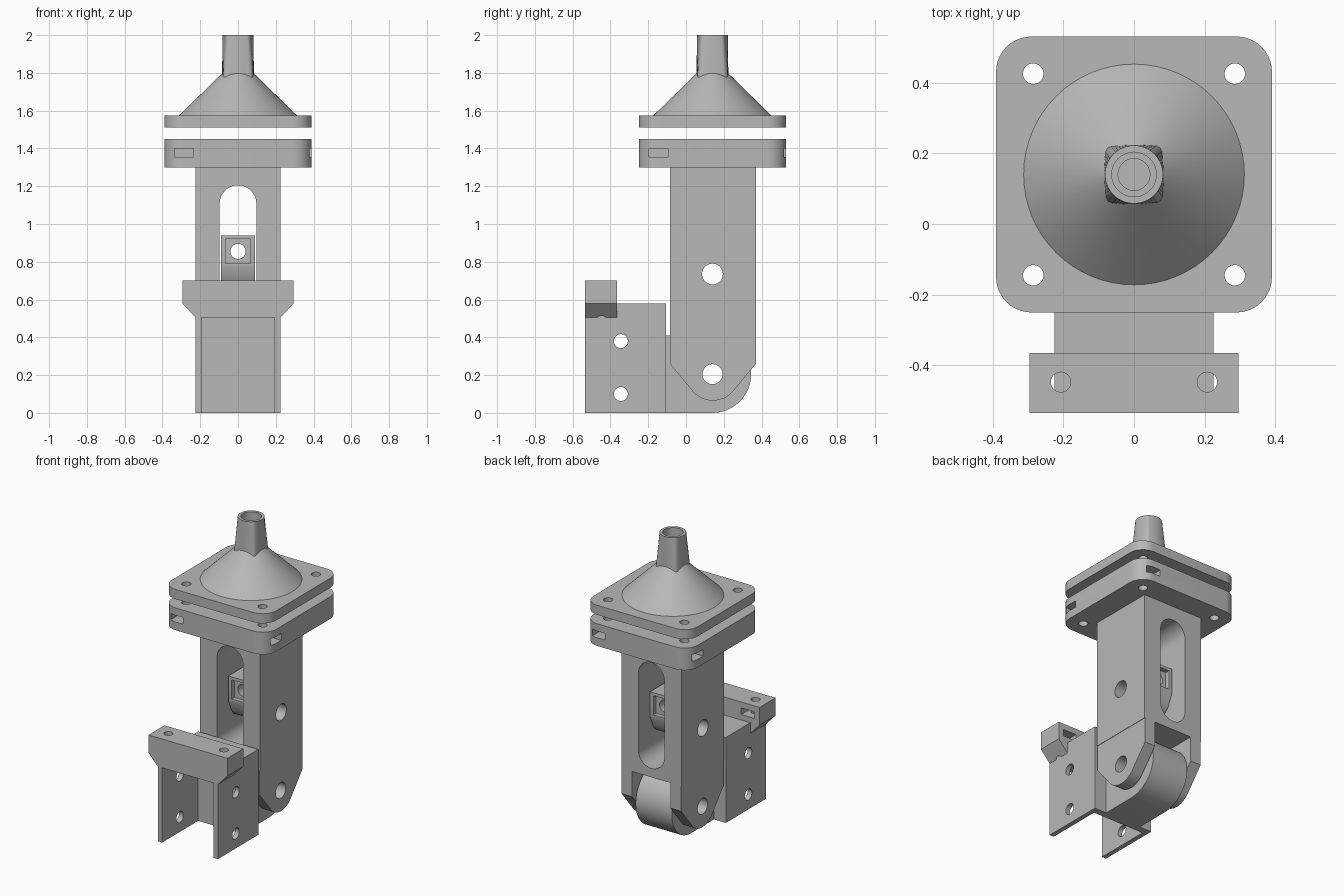
import bpy, bmesh, math
from math import cos, sin, pi

if "Cube" in bpy.data.objects:
    bpy.data.objects.remove(bpy.data.objects["Cube"], do_unlink=True)

grey = bpy.data.materials.new("plain grey")
grey.use_nodes = True
grey.diffuse_color = (0.48, 0.48, 0.48, 1)
grey.node_tree.nodes["Principled BSDF"].inputs["Base Color"].default_value = grey.diffuse_color

CY = 0.14          # depth of the main column axis
parts = []


def loft(name, rings):
    """Skin a closed solid through matching rings of points."""
    bm = bmesh.new()
    loops = [[bm.verts.new(p) for p in ring] for ring in rings]
    n = len(loops[0])
    for lo, hi in zip(loops, loops[1:]):
        for i in range(n):
            j = (i + 1) % n
            bm.faces.new((lo[i], lo[j], hi[j], hi[i]))
    bm.faces.new(loops[0])
    bm.faces.new(loops[-1])
    bmesh.ops.recalc_face_normals(bm, faces=bm.faces)
    mesh = bpy.data.meshes.new(name)
    bm.to_mesh(mesh)
    bm.free()
    mesh.materials.append(grey)
    obj = bpy.data.objects.new(name, mesh)
    bpy.context.collection.objects.link(obj)
    return obj


def prism(name, outline, axis, a, b):
    """Extrude a 2D outline along an axis from a to b."""
    place = {"X": lambda u, v, w: (w, u, v),
             "Y": lambda u, v, w: (u, w, v),
             "Z": lambda u, v, w: (u, v, w)}[axis]
    return loft(name, [[place(u, v, w) for u, v in outline] for w in (a, b)])


def box(name, x0, x1, y0, y1, z0, z1):
    return prism(name, [(x0, y0), (x1, y0), (x1, y1), (x0, y1)], "Z", z0, z1)


def arc(u, v, r, start, end, n=24):
    return [(u + r * cos(start + (end - start) * i / n),
             v + r * sin(start + (end - start) * i / n)) for i in range(n + 1)]


def rod(u, v, r, axis, a, b):
    return prism("cutter", arc(u, v, r, 0, 2 * pi, 40)[:-1], axis, a, b)


def rounded_square(u, v, h, r):
    pts = []
    for k, (sx, sy) in enumerate(((1, 1), (-1, 1), (-1, -1), (1, -1))):
        pts += arc(u + sx * (h - r), v + sy * (h - r), r, k * pi / 2, (k + 1) * pi / 2, 10)
    return pts


def lug(u, v, r, half, kink, top):
    """Straight-sided tab tapering to a round end about (u, v)."""
    dist = math.hypot(half, kink - v)
    a = math.atan2(kink - v, half) - math.acos(r / dist)
    return [(u + half, top), (u - half, top), (u - half, kink)] + \
        arc(u, v, r, pi - a, 2 * pi + a) + [(u + half, kink)]


def cut(obj, *cutters):
    for c in cutters:
        mod = obj.modifiers.new("cut", "BOOLEAN")
        mod.operation, mod.solver, mod.object = "DIFFERENCE", "EXACT", c
        c.hide_render = True
    deps = bpy.context.evaluated_depsgraph_get()
    mesh = bpy.data.meshes.new_from_object(obj.evaluated_get(deps))
    obj.modifiers.clear()
    obj.data = mesh
    for c in cutters:
        bpy.data.objects.remove(c, do_unlink=True)
    return obj


# Mounting channel: open at the front and bottom, drilled through both sides
channel = box("mounting_channel", -0.225, 0.225, -0.535, -0.105, 0, 0.578)
parts.append(cut(channel,
                 box("cutter", -0.193, 0.193, -0.6, -0.15, -0.1, 0.505),
                 rod(-0.345, 0.10, 0.037, "X", -0.4, 0.4),
                 rod(-0.345, 0.38, 0.037, "X", -0.4, 0.4)))

# Overhanging bar with screw holes and nut pockets
bar_outline = [(-0.225, 0.505), (0.225, 0.505), (0.295, 0.58), (0.295, 0.70),
               (-0.295, 0.70), (-0.295, 0.58)]
cutters = []
for s in (-1, 1):
    cutters += [rod(s * 0.207, -0.447, 0.028, "Z", 0.4, 0.8),
                box("cutter", s * 0.207 - 0.05, s * 0.207 + 0.05, -0.5, -0.3, 0.615, 0.66)]
parts.append(cut(prism("top_bar", bar_outline, "Y", -0.535, -0.365), *cutters))

# Round-ended hinge tongue
tongue = prism("hinge_tongue", [(-0.11, 0.41), (-0.11, 0)] + arc(CY, 0.205, 0.205, -pi / 2, pi / 2),
               "X", -0.135, 0.135)
parts.append(cut(tongue, rod(CY, 0.205, 0.053, "X", -0.4, 0.4)))

# Column with a long slot front to back and a cross pin hole
column = box("column", -0.225, 0.225, -0.085, 0.37, 0.43, 1.30)
slot = arc(0, 1.108, 0.097, 0, pi) + arc(0, 0.587, 0.097, pi, 2 * pi)
parts.append(cut(column, prism("cutter", slot, "Y", -0.3, 0.6),
                 rod(CY, 0.735, 0.055, "X", -0.4, 0.4)))

# Pair of hinge ears under the column
for side, s in (("left", 1), ("right", -1)):
    x0, x1 = sorted((s * 0.143, s * 0.222))
    ear = prism(side + "_hinge_ear", lug(0.1425, 0.205, 0.14, 0.2275, 0.26, 0.432), "X", x0, x1)
    parts.append(cut(ear, rod(CY, 0.205, 0.053, "X", -0.4, 0.4)))

# Tendon block held inside the slot
block = prism("slot_block", lug(CY, 0.735, 0.09, 0.115, 0.77, 0.94), "X", -0.09, 0.09)
parts.append(cut(block,
                 rod(CY, 0.735, 0.055, "X", -0.4, 0.4),
                 rod(0, 0.855, 0.04, "Y", -0.2, 0.5),
                 box("cutter", -0.065, 0.065, -0.1, 0.055, 0.79, 0.92),
                 box("cutter", -0.065, 0.065, 0.225, 0.4, 0.79, 0.92)))

# Two rounded plates with corner holes; the lower one has nut pockets
P = 0.285
for name, z0, z1 in (("lower_plate", 1.30, 1.45), ("upper_plate", 1.51, 1.575)):
    plate = prism(name, rounded_square(0, CY, 0.39, 0.1), "Z", z0, z1)
    cutters = [rod(sx * P, CY + sy * P, 0.029, "Z", z0 - 0.1, z1 + 0.1)
               for sx in (-1, 1) for sy in (-1, 1)]
    if name == "lower_plate":
        for s in (-1, 1):
            ya, yb = sorted((CY + s * 0.235, CY + s * 0.5))
            xa, xb = sorted((s * 0.235, s * 0.5))
            cutters += [box("cutter", s * P - 0.05, s * P + 0.05, ya, yb, 1.355, 1.40),
                        box("cutter", xa, xb, CY - s * P - 0.05, CY - s * P + 0.05, 1.355, 1.40)]
    parts.append(cut(plate, *cutters))

# Cone on the upper plate
N = 64


def ring(radius, z):
    return [(radius(t) * cos(t), CY + radius(t) * sin(t), z)
            for t in (2 * pi * i / N for i in range(N))]


parts.append(loft("cone", [ring(lambda t: 0.313, 1.574), ring(lambda t: 0.07, 1.811)]))


# Spout blending from a square foot to a round, bored mouth
def square(t):
    return 0.085 * min(1 / max(abs(cos(t)), abs(sin(t))), 1.33)


spout = loft("spout", [ring(square, 1.70), ring(lambda t: 0.082, 2.0)])
parts.append(cut(spout, rod(0, CY, 0.063, "Z", 1.93, 2.1), rod(0, CY, 0.045, "Z", 1.83, 2.05)))

# Smooth the round surfaces and keep the edges crisp
bpy.ops.object.select_all(action="DESELECT")
for obj in parts:
    obj.select_set(True)
bpy.context.view_layer.objects.active = parts[0]
bpy.ops.object.shade_smooth_by_angle(angle=math.radians(25))
